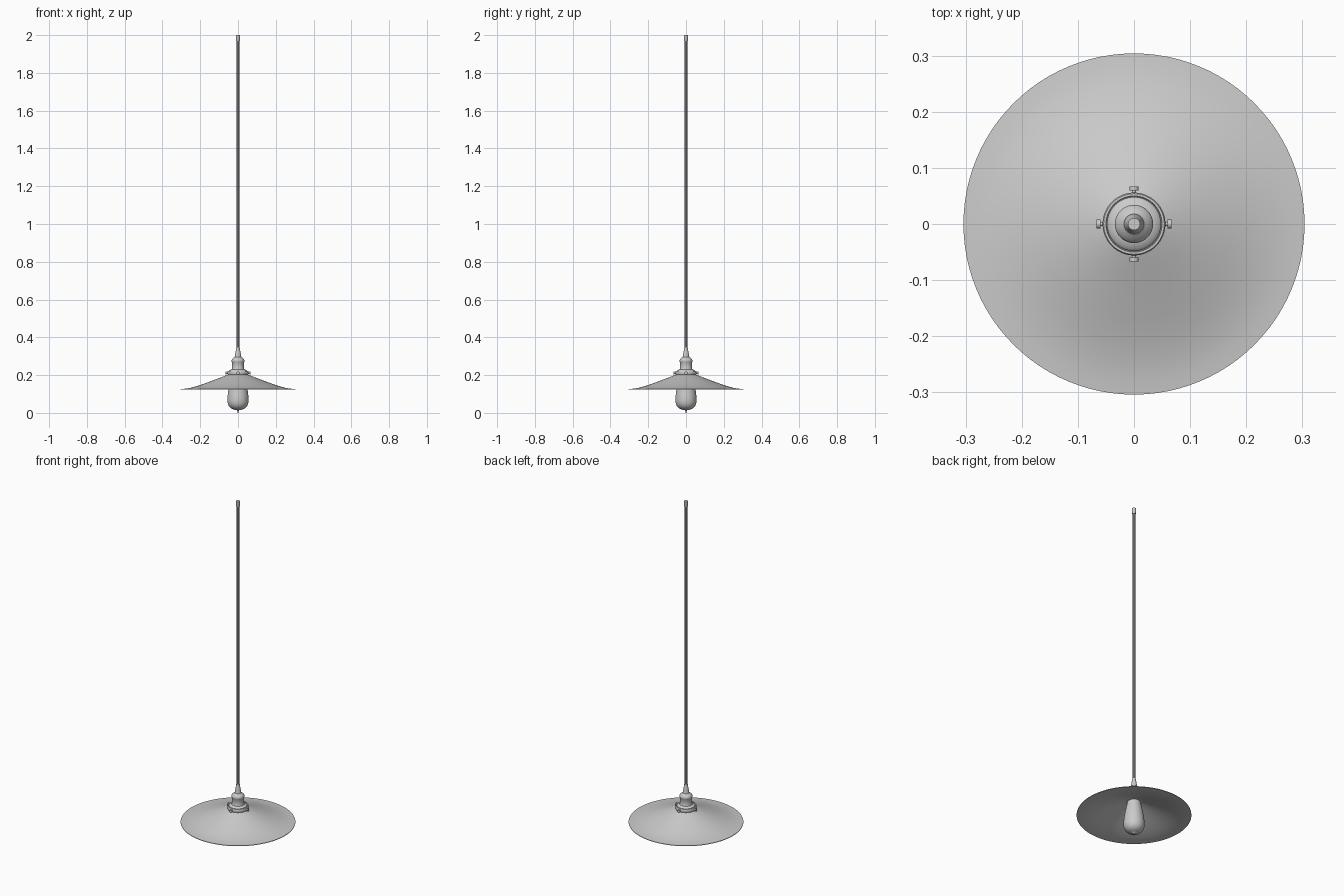
import bpy, bmesh, math
from mathutils import Matrix

cube = bpy.data.objects.get("Cube")
if cube:
    bpy.data.objects.remove(cube)


def material(name, value):
    mat = bpy.data.materials.new(name)
    mat.use_nodes = True
    color = (value, value, value, 1)
    mat.diffuse_color = color
    mat.node_tree.nodes["Principled BSDF"].inputs["Base Color"].default_value = color
    return mat


GREY = material("light grey", .6)
DARK = material("dark grey", .12)


def finish(name, bm, mat=GREY, angle=35):
    mesh = bpy.data.meshes.new(name)
    bm.to_mesh(mesh)
    bm.free()
    mesh.materials.append(mat)
    ob = bpy.data.objects.new(name, mesh)
    bpy.context.collection.objects.link(ob)
    bpy.ops.object.select_all(action='DESELECT')
    ob.select_set(True)
    bpy.context.view_layer.objects.active = ob
    bpy.ops.object.shade_smooth_by_angle(angle=math.radians(angle))


def lathe(name, profile, steps=64, mat=GREY, angle=35):
    """Spin a list of (radius, height) points around the z axis."""
    bm = bmesh.new()
    verts = [bm.verts.new((r, 0, z)) for r, z in profile]
    edges = [bm.edges.new(pair) for pair in zip(verts, verts[1:])]
    bmesh.ops.spin(bm, geom=verts + edges, axis=(0, 0, 1), cent=(0, 0, 0),
                   angle=math.tau, steps=steps, use_duplicate=False)
    bmesh.ops.remove_doubles(bm, verts=bm.verts[:], dist=1e-5)
    bmesh.ops.recalc_face_normals(bm, faces=bm.faces[:])
    finish(name, bm, mat, angle)


# Wide shade: straight cone that flares flat at the rim, thin sheet
outer = [(.042, .206), (.06, .2), (.09, .188), (.13, .173), (.17, .158),
         (.21, .144), (.25, .133), (.28, .128), (.304, .126)]
inner = [(r, z - .003) for r, z in reversed(outer)]
lathe("shade", outer + inner + outer[:1], 96)

# Bulb with a drawn glass tip
lathe("bulb", [(0, 0), (.002, .001), (.003, .009), (.006, .014), (.02, .017),
               (.037, .024), (.049, .037), (.055, .053), (.056, .07),
               (.055, .09), (.051, .12), (.047, .145), (.042, .17),
               (.037, .19), (.035, .208), (0, .208)], 48, angle=50)

# Collar ring that clamps the shade
lathe("shade_collar", [(.03, .202), (.054, .202), (.056, .205), (.056, .218),
                       (.054, .221), (.05, .221), (.049, .217), (.03, .217),
                       (.03, .202)])

# Socket with stepped shoulder
lathe("socket", [(0, .206), (.048, .206), (.048, .222), (.044, .227), (.034, .23),
                 (.032, .236), (.032, .268), (.034, .271), (.034, .279),
                 (.031, .285), (.024, .291), (.018, .296), (0, .296)])

# Tapered cord grip
lathe("cord_grip", [(0, .291), (.018, .294), (.016, .306), (.013, .322),
                    (.01, .341), (.009, .346), (0, .346)], 32)

# Cord and its end sleeve
lathe("cord", [(0, .341), (.008, .341), (.008, 1.98), (0, 1.98)], 24, DARK)
lathe("cord_end_sleeve", [(0, 1.968), (.01, 1.968), (.011, 1.97), (.011, 2.0),
                          (0, 2.0)], 24)

# Four thumb screws around the collar: thin shank and wider head
for i, side in enumerate(("left", "back", "right", "front")):
    bm = bmesh.new()
    turn = Matrix.Rotation(i * math.pi / 2, 4, 'Z')
    for radius, start, end in ((.004, .045, .062), (.008, .06, .067)):
        place = (turn @ Matrix.Translation(((start + end) / 2, 0, .211))
                 @ Matrix.Rotation(math.pi / 2, 4, 'Y'))
        bmesh.ops.create_cone(bm, cap_ends=True, segments=20, radius1=radius,
                              radius2=radius, depth=end - start, matrix=place)
    finish("collar_screw_" + side, bm)
